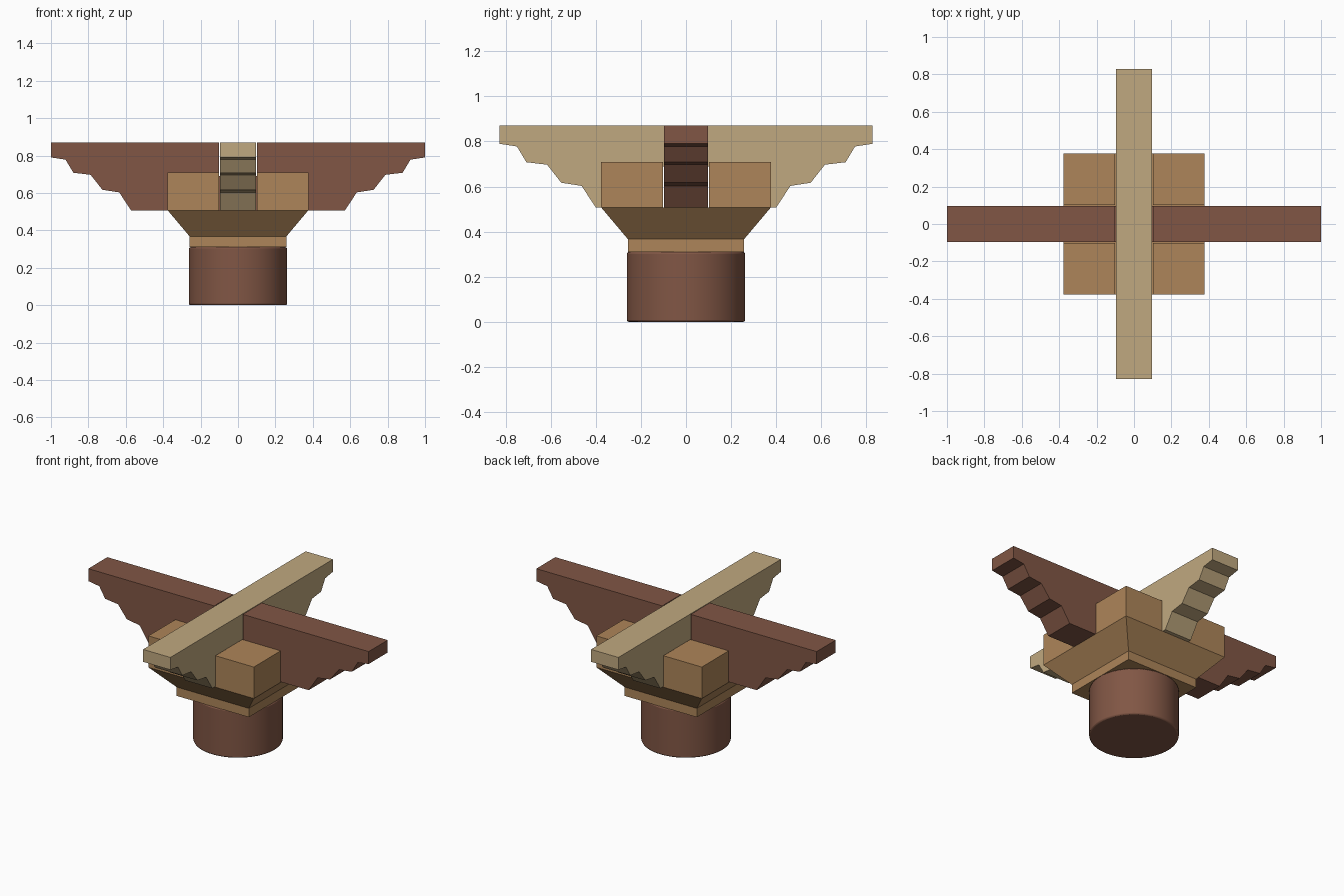
import bpy, bmesh, math
from mathutils import Vector

if "Cube" in bpy.data.objects:
    bpy.data.objects.remove(bpy.data.objects["Cube"])


def material(name, rgb):
    m = bpy.data.materials.new(name)
    m.use_nodes = True
    m.diffuse_color = (*rgb, 1)
    m.node_tree.nodes["Principled BSDF"].inputs["Base Color"].default_value = (*rgb, 1)
    return m


red_brown = material("red brown wood", (0.22, 0.094, 0.059))
tan = material("tan wood", (0.42, 0.235, 0.1))
pale = material("pale wood", (0.53, 0.395, 0.215))


def finish(bm, name, mat):
    bmesh.ops.recalc_face_normals(bm, faces=bm.faces)
    mesh = bpy.data.meshes.new(name)
    bm.to_mesh(mesh)
    bm.free()
    obj = bpy.data.objects.new(name, mesh)
    bpy.context.collection.objects.link(obj)
    mesh.materials.append(mat)
    return obj


TOP, SEAT, LAP = 0.87, 0.507, 0.69   # arm top, arm underside, halved joint
ARM, SLOT = 0.097, 0.102             # half widths

# Round column stub with softened rims
bpy.ops.mesh.primitive_cylinder_add(vertices=64, radius=0.262, depth=0.31,
                                    location=(0, 0, 0.155))
column = bpy.context.object
column.name = "column"
column.data.materials.append(red_brown)
bevel = column.modifiers.new("soft rims", "BEVEL")
bevel.width = 0.008
bevel.segments = 2
bevel.limit_method = "ANGLE"
bpy.ops.object.shade_smooth_by_angle(angle=math.radians(35))

# Bearing block: a grid with four raised corners, tapered down to a square foot
HALF, FOOT = 0.376, 0.258
bm = bmesh.new()
steps = (-HALF, -SLOT, SLOT, HALF)
grid = [[bm.verts.new((x, y, SEAT)) for y in steps] for x in steps]
corners = []
for i in range(3):
    for j in range(3):
        f = bm.faces.new((grid[i][j], grid[i + 1][j], grid[i + 1][j + 1], grid[i][j + 1]))
        if i != 1 and j != 1:
            corners.append(f)
rim = [e for e in bm.edges if e.is_boundary]
for scale, z in ((FOOT / HALF, 0.367), (1, 0.31)):
    geom = bmesh.ops.extrude_edge_only(bm, edges=rim)["geom"]
    rim = [g for g in geom if isinstance(g, bmesh.types.BMEdge)]
    for v in {v for e in rim for v in e.verts}:
        v.co = Vector((v.co.x * scale, v.co.y * scale, z))
    rim = [e for e in rim if e.is_boundary]
bmesh.ops.contextual_create(bm, geom=rim)
for f in bmesh.ops.extrude_discrete_faces(bm, faces=corners)["faces"]:
    for v in f.verts:
        v.co.z = 0.71
finish(bm, "bearing_block", tan)

# Stepped underside of one arm end, measured back from the tip
STEPS = [(0, TOP), (0, 0.79), (0.078, 0.778), (0.12, 0.708), (0.212, 0.697),
         (0.275, 0.617), (0.365, 0.603), (0.428, SEAT)]


def bracket_arm(name, length, mat, notch_on_top, along_y):
    half = [(length - back, z) for back, z in STEPS]
    edge = TOP if notch_on_top else SEAT
    notch = [(SLOT, edge), (SLOT, LAP)]
    half = notch[::-1] + half if notch_on_top else half + notch
    profile = half + [(-u, z) for u, z in reversed(half)]
    bm = bmesh.new()
    place = (lambda u, z: (-ARM, u, z)) if along_y else (lambda u, z: (u, -ARM, z))
    face = bm.faces.new([bm.verts.new(place(u, z)) for u, z in profile])
    geom = bmesh.ops.extrude_face_region(bm, geom=[face])["geom"]
    shift = Vector((2 * ARM, 0, 0)) if along_y else Vector((0, 2 * ARM, 0))
    bmesh.ops.translate(bm, vec=shift,
                        verts=[g for g in geom if isinstance(g, bmesh.types.BMVert)])
    return finish(bm, name, mat)


# Crossed arms, halved into each other
bracket_arm("side_arm", 1.0, red_brown, True, False)
bracket_arm("front_arm", 0.828, pale, False, True)
